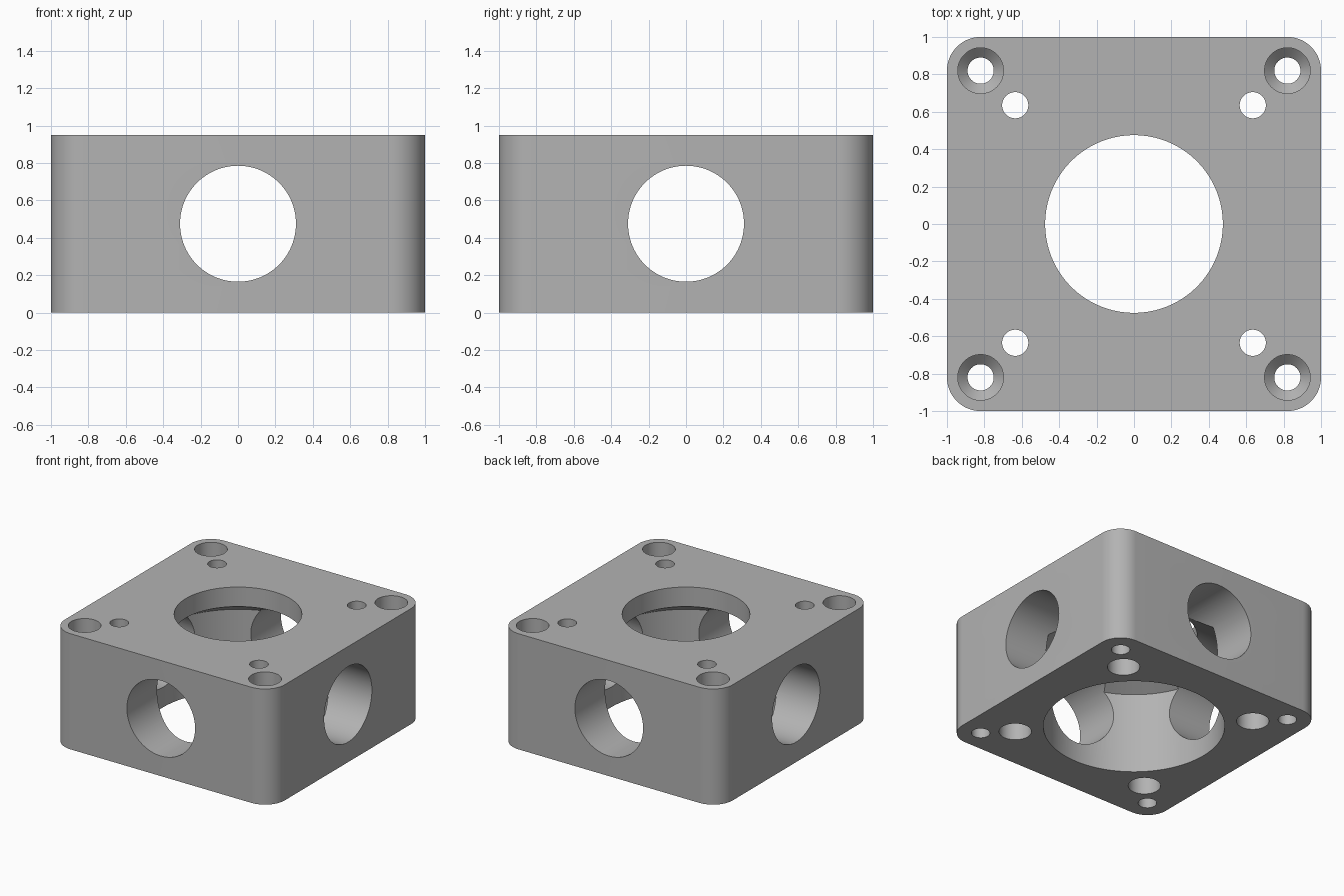
import bpy, bmesh, math

cube = bpy.data.objects.get("Cube")
if cube:
    bpy.data.objects.remove(cube, do_unlink=True)

HEIGHT = 0.95
MID = HEIGHT / 2

grey = bpy.data.materials.new("plain_grey")
grey.use_nodes = True
colour = (0.45, 0.45, 0.45, 1)
grey.diffuse_color = colour
grey.node_tree.nodes["Principled BSDF"].inputs["Base Color"].default_value = colour


def mesh_object(name, bm):
    bmesh.ops.recalc_face_normals(bm, faces=bm.faces)
    mesh = bpy.data.meshes.new(name)
    bm.to_mesh(mesh)
    bm.free()
    mesh.materials.append(grey)
    obj = bpy.data.objects.new(name, mesh)
    bpy.context.collection.objects.link(obj)
    return obj


def turned_cutter(name, profile, x=0, y=0, sides=64):
    """Solid of revolution about z from (radius, height) pairs."""
    bm = bmesh.new()
    rings = []
    for r, z in profile:
        rings.append([bm.verts.new((x + r * math.cos(math.tau * i / sides),
                                    y + r * math.sin(math.tau * i / sides), z))
                      for i in range(sides)])
    for low, high in zip(rings, rings[1:]):
        for i in range(sides):
            j = (i + 1) % sides
            bm.faces.new((low[i], low[j], high[j], high[i]))
    bm.faces.new(rings[0][::-1])
    bm.faces.new(rings[-1])
    return mesh_object(name, bm)


# Square block with rounded upright edges
bm = bmesh.new()
bmesh.ops.create_cube(bm, size=2)
for v in bm.verts:
    v.co.z = HEIGHT if v.co.z > 0 else 0
uprights = [e for e in bm.edges if abs(e.verts[0].co.z - e.verts[1].co.z) > 0.5]
bmesh.ops.bevel(bm, geom=uprights, offset=0.18, segments=16, profile=0.5, affect='EDGES')
block = mesh_object("housing_block", bm)

# Central bore, wide below and tapering to the top opening
cutters = [turned_cutter("central_bore_cutter", [
    (0.683, -0.1), (0.683, 0.67), (0.475, 0.79), (0.475, 1.1)], sides=128)]

# Side ports through both horizontal axes
for axis in "xy":
    port = turned_cutter("port_cutter_" + axis, [(0.31, -1.2), (0.31, 1.2)], sides=96)
    port.location.z = MID
    if axis == "x":
        port.rotation_euler.y = math.pi / 2
    else:
        port.rotation_euler.x = math.pi / 2
    cutters.append(port)

# Corner screw holes: outer ones widened from above, inner ones from below
for sx in (-1, 1):
    for sy in (-1, 1):
        cutters.append(turned_cutter("outer_screw_cutter", [
            (0.07, -0.1), (0.07, 0.6), (0.122, 0.65), (0.122, 1.1)], sx * 0.82, sy * 0.82))
        cutters.append(turned_cutter("inner_screw_cutter", [
            (0.122, -0.1), (0.122, 0.3), (0.07, 0.35), (0.07, 1.1)], sx * 0.635, sy * 0.635))

for cutter in cutters:
    cut = block.modifiers.new(cutter.name, 'BOOLEAN')
    cut.operation = 'DIFFERENCE'
    cut.solver = 'EXACT'
    cut.object = cutter

# Apply the cuts and remove the cutters
bpy.context.view_layer.objects.active = block
block.select_set(True)
for name in [m.name for m in block.modifiers]:
    bpy.ops.object.modifier_apply(modifier=name)
for cutter in cutters:
    bpy.data.objects.remove(cutter, do_unlink=True)

bpy.ops.object.select_all(action='DESELECT')
block.select_set(True)
bpy.ops.object.shade_smooth_by_angle(angle=math.radians(25))
